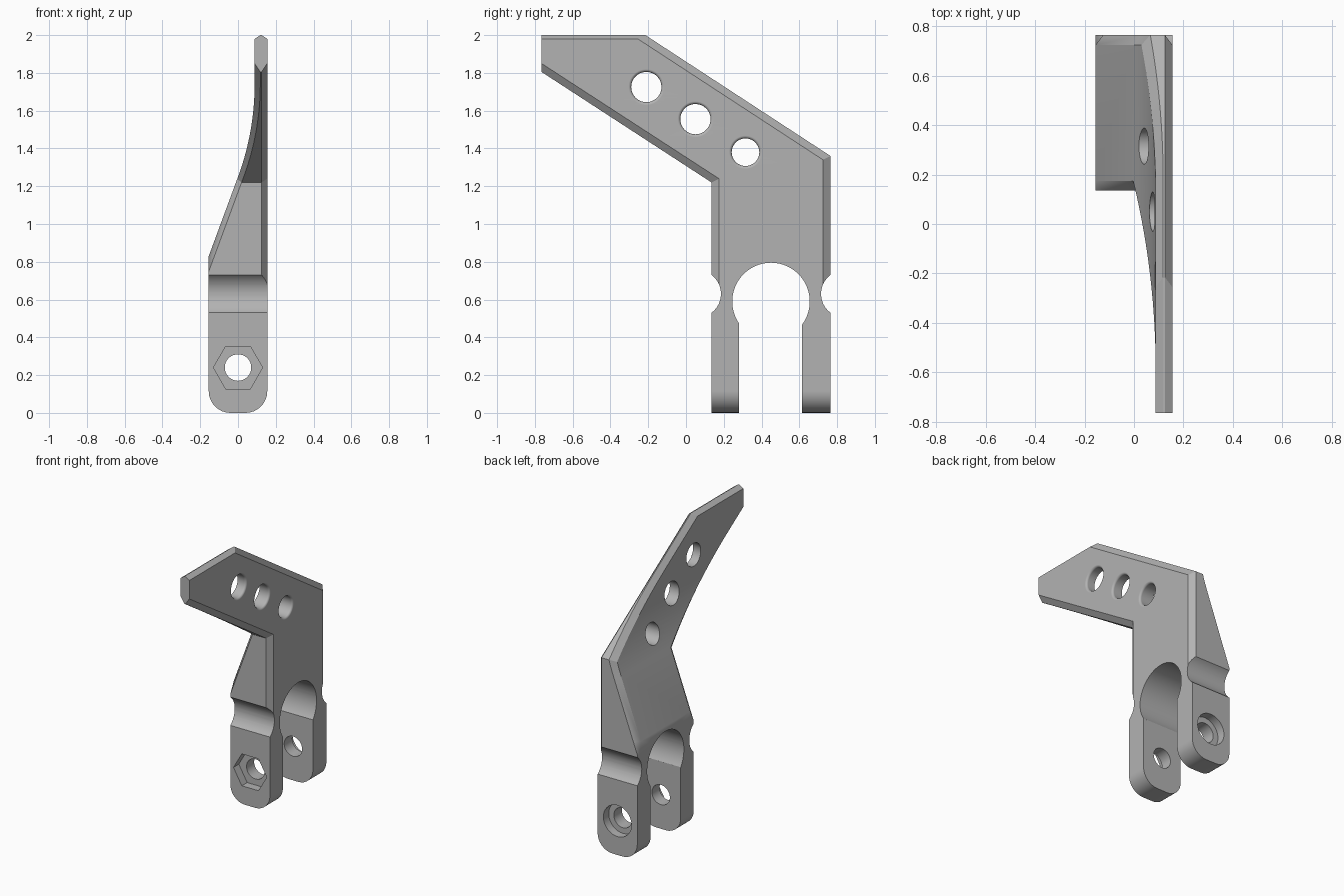
import bpy, bmesh
from math import sin, cos, pi, sqrt, radians

cube = bpy.data.objects.get("Cube")
if cube:
    bpy.data.objects.remove(cube, do_unlink=True)

HALF = 0.155      # half thickness of the clamp
BEVEL = 0.03      # depth of the edge chamfer
ROUND = 0.115     # radius of the feet corners

grey = bpy.data.materials.new("plain grey")
grey.use_nodes = True
GREY = (0.45, 0.45, 0.45, 1)
grey.diffuse_color = GREY
grey.node_tree.nodes["Principled BSDF"].inputs["Base Color"].default_value = GREY


def new_object(name, bm):
    bmesh.ops.recalc_face_normals(bm, faces=bm.faces)
    mesh = bpy.data.meshes.new(name)
    bm.to_mesh(mesh)
    bm.free()
    mesh.materials.append(grey)
    ob = bpy.data.objects.new(name, mesh)
    bpy.context.collection.objects.link(ob)
    return ob


def half_width(z):
    """Thickness at height z, with rounded feet."""
    if z >= ROUND:
        return HALF
    return HALF - ROUND + sqrt(max(0, ROUND ** 2 - (ROUND - z) ** 2))


def inner_side(z):
    """Sloped side that curves up into the thin arm."""
    lean, radius, start = radians(20.25), 1.42, 1.25
    top = start + radius * sin(lean)
    if z < start:
        return -HALF + 0.369 * (z - 0.83)
    rise = max(0, top - z)
    return 0.088 - radius + sqrt(radius ** 2 - rise ** 2)


# Side outline and its chamfer line, as (y, z)
outer = [(.135, 0), (.135, 1.22), (-.765, 1.805), (-.765, 2), (-.215, 2), (.765, 1.36), (.765, 0)]
inner = [(.175, 0), (.175, 1.24), (-.765, 1.85), (-.765, 1.98), (-.255, 1.98), (.725, 1.34), (.725, 0)]

bm = bmesh.new()
# x temporarily marks the rim (1) and the flat middle (0)
rim = [bm.verts.new((1, y, z)) for y, z in outer]
mid = [bm.verts.new((0, y, z)) for y, z in inner]
bm.faces.new(mid)
for i in (0, 1, 3, 4, 5):
    bm.faces.new((rim[i], rim[i + 1], mid[i + 1], mid[i]))

# Horizontal cuts where the thickness changes
cuts = [ROUND * (1 - cos(pi / 2 * k / 8)) for k in range(1, 9)]
cuts += [0.62, 0.64, 0.749, 0.83] + [1.25 + 0.49 * k / 16 for k in range(17)]
for z in cuts:
    bmesh.ops.bisect_plane(bm, geom=bm.verts[:] + bm.edges[:] + bm.faces[:], dist=1e-5,
                           plane_co=(0, 0, z), plane_no=(0, 0, 1))

# Give the outline its two sides
left = bm.verts[:]
ret = bmesh.ops.extrude_face_region(bm, geom=bm.faces[:], use_keep_orig=True)
for v in [g for g in ret["geom"] if isinstance(g, bmesh.types.BMVert)]:
    chamfer = BEVEL * v.co.x if v.co.z > 0.63 else 0
    v.co.x = half_width(v.co.z) - chamfer
for v in left:
    v.co.x = max(-half_width(v.co.z), inner_side(v.co.z) + BEVEL * v.co.x)
bracket = new_object("clamp_bracket", bm)


def lathe(name, axis, a, z, profile, steps=64):
    """Turned cutter along x or y; profile holds (radius, position)."""
    bm = bmesh.new()
    rings = []
    for r, h in profile:
        ring = []
        for k in range(steps):
            u, w = a + r * cos(2 * pi * k / steps), z + r * sin(2 * pi * k / steps)
            ring.append(bm.verts.new((h, u, w) if axis == "x" else (u, h, w)))
        rings.append(ring)
    for lo, hi in zip(rings, rings[1:]):
        for k in range(steps):
            n = (k + 1) % steps
            bm.faces.new((lo[k], lo[n], hi[n], hi[k]))
    bm.faces.new(rings[0])
    bm.faces.new(rings[-1])
    return new_object(name, bm)


def through(r):
    return [(r, -0.4), (r, 0.4)]


def rounded_hole(r, lip=0.015):
    arc = [(r + lip * (1 - cos(t)), HALF - lip + lip * sin(t)) for t in (0, pi / 8, pi / 4, pi * 3 / 8, pi / 2)]
    return [(r, -0.4)] + arc + [(r + lip, 0.4)]


# Tube seat and slot between the legs
cutters = [lathe("tube_seat", "x", 0.45, 0.59, through(0.205), 96)]
bm = bmesh.new()
bmesh.ops.create_cube(bm, size=1)
for v in bm.verts:
    v.co = (v.co.x, 0.4475 + v.co.y * 0.335, 0.25 + v.co.z * 0.7)
cutters.append(new_object("leg_slot", bm))

# Strap grooves on the front and back
for name, y in (("front_groove", 0.06), ("back_groove", 0.84)):
    cutters.append(lathe(name, "x", y, 0.63, through(0.125)))

# Arm holes with a rounded lip
for y, z, r in ((-0.21, 1.725, 0.08), (0.05, 1.555, 0.08), (0.315, 1.38, 0.073)):
    cutters.append(lathe("arm_hole", "x", y, z, rounded_hole(r)))

# Bolt hole with a round recess behind and a nut recess in front
cutters.append(lathe("bolt_hole", "y", 0, 0.24,
                     [(0.07, -0.5), (0.07, 0.705), (0.11, 0.705), (0.11, 1)]))
cutters.append(lathe("nut_recess", "y", 0, 0.24, [(0.13, -0.5), (0.13, 0.195)], 6))

bpy.context.view_layer.objects.active = bracket
for ob in bpy.context.selected_objects:
    ob.select_set(False)
bracket.select_set(True)
for cutter in cutters:
    mod = bracket.modifiers.new(cutter.name, "BOOLEAN")
    mod.operation = "DIFFERENCE"
    mod.solver = "EXACT"
    mod.object = cutter
    bpy.ops.object.modifier_apply(modifier=mod.name)
    bpy.data.objects.remove(cutter, do_unlink=True)

bpy.ops.object.shade_smooth_by_angle(angle=radians(24))
weighted = bracket.modifiers.new("flat_face_shading", "WEIGHTED_NORMAL")
weighted.keep_sharp = True
